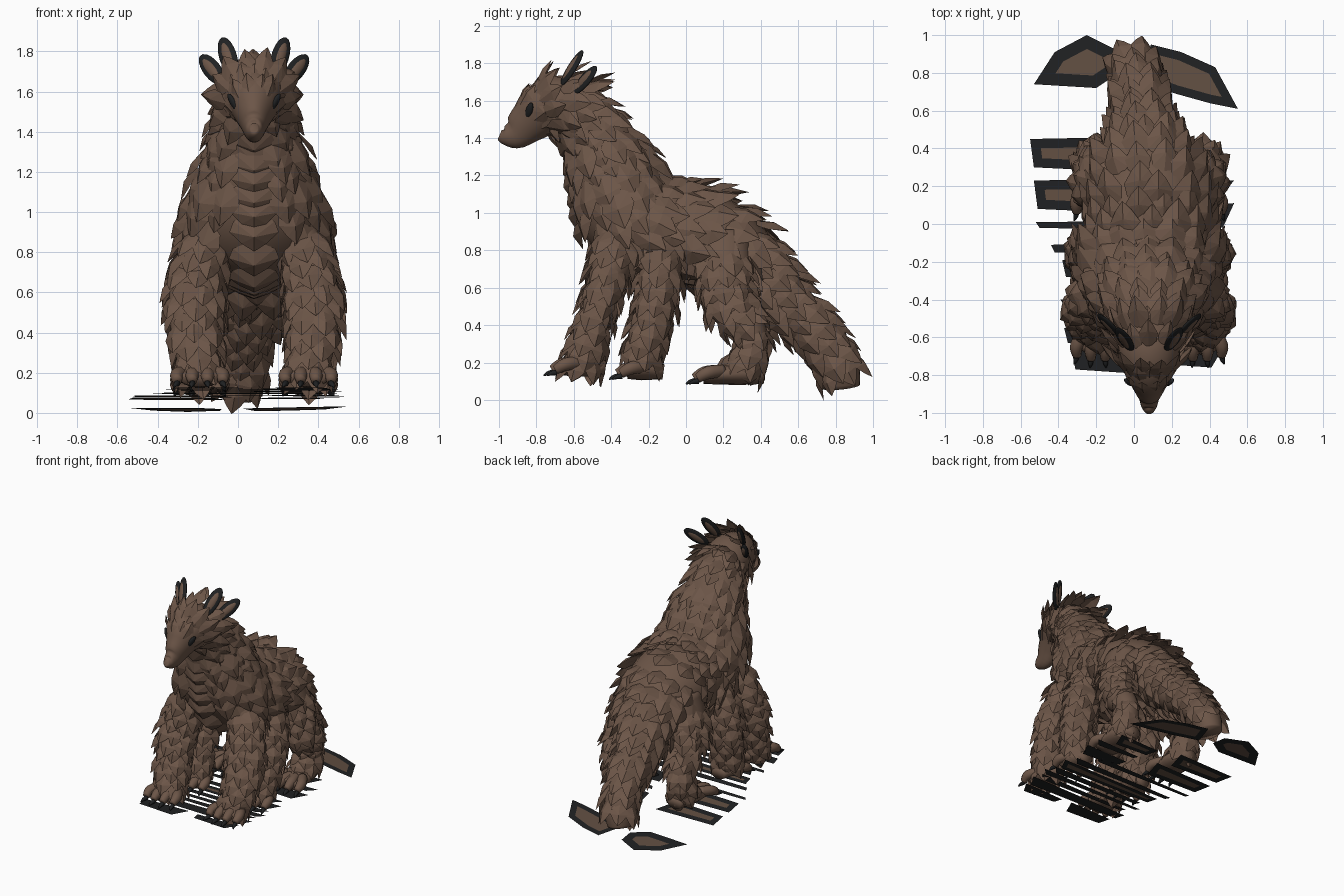
import bpy, bmesh, math, random
from mathutils import Vector

random.seed(4)
if "Cube" in bpy.data.objects:
    bpy.data.objects.remove(bpy.data.objects["Cube"])
CX = 0.08  # middle line of the animal


def material(name, rgb):
    m = bpy.data.materials.new(name)
    m.use_nodes = True
    m.diffuse_color = (*rgb, 1)
    m.node_tree.nodes["Principled BSDF"].inputs["Base Color"].default_value = (*rgb, 1)
    return m


BROWN = material("brown hide", (0.15, 0.092, 0.064))
DARK = material("charcoal", (0.014, 0.015, 0.016))
PATCH = material("dull brown patch", (0.12, 0.077, 0.053))


def finish(name, bm, mats, smooth=True):
    me = bpy.data.meshes.new(name)
    bm.to_mesh(me)
    bm.free()
    for m in mats:
        me.materials.append(m)
    ob = bpy.data.objects.new(name, me)
    bpy.context.collection.objects.link(ob)
    for p in me.polygons:
        p.use_smooth = smooth
    return ob


# ---- tubes through rings given as (x, y, z, half width, half height)
def sample(pts, t):
    i = max(0, min(int(t), len(pts) - 2))
    f = t - i
    a, b, c, d = (pts[max(0, min(k, len(pts) - 1))] for k in range(i - 1, i + 3))
    return [0.5 * (2 * q + (r - p) * f + (2 * p - 5 * q + 4 * r - s) * f ** 2
                   + (3 * q - p - 3 * r + s) * f ** 3) for p, q, r, s in zip(a, b, c, d)]


def frame(pts, t):
    v = sample(pts, t)
    end = len(pts) - 1
    tan = (Vector(sample(pts, min(t + 0.1, end))[:3])
           - Vector(sample(pts, max(t - 0.1, 0))[:3])).normalized()
    side = Vector((1, 0, 0))
    side = (side - tan * side.dot(tan)).normalized()
    return Vector(v[:3]), tan, side, side.cross(tan), max(v[3], 0.003), max(v[4], 0.003)


def surface(pts, t, a):
    c, tan, side, up, rw, rh = frame(pts, t)
    p = c + side * rw * math.cos(a) + up * rh * math.sin(a)
    n = (side * math.cos(a) / rw + up * math.sin(a) / rh).normalized()
    return p, n, tan


def add_tube(bm, pts, sides=16, steps=4):
    rings = []
    total = (len(pts) - 1) * steps
    for i in range(total + 1):
        rings.append([bm.verts.new(surface(pts, i / steps, math.tau * k / sides)[0])
                      for k in range(sides)])
    for r, s in zip(rings, rings[1:]):
        for k in range(sides):
            j = (k + 1) % sides
            bm.faces.new((r[k], r[j], s[j], s[k]))
    bm.faces.new(rings[0][::-1])
    bm.faces.new(rings[-1])


def tube(name, pts, mat=BROWN, **kw):
    bm = bmesh.new()
    add_tube(bm, pts, **kw)
    return finish(name, bm, [mat])


# ---- pointed, ridged scale lying along the hide
def add_scale(bm, p, n, d, length, width, lift):
    d = (d - n * d.dot(n)).normalized()
    s = d.cross(n)
    out = (d + n * lift).normalized()
    p = p - n * 0.012 - d * length * 0.25

    def vert(along, across, high):
        return bm.verts.new(p + out * length * along + s * width * across + n * high)
    base, tip = vert(0, 0, 0), vert(1, 0, 0)
    ridge = vert(0.55, 0, width * 0.17)
    rims = []
    for sign in (-1, 1):
        rims.append((vert(0.25, 0.42 * sign, -0.008), vert(0.52, 0.5 * sign, -0.008),
                     vert(0.8, 0.26 * sign, -0.004)))
    left, right = ([base, *r, tip] for r in rims)
    for a, b in zip(left, left[1:]):
        bm.faces.new((ridge, a, b))
    for a, b in zip(right, right[1:]):
        bm.faces.new((ridge, b, a))


def scales(name, pts, t0, t1, length, width, lift, skip=None):
    bm = bmesh.new()
    t, row = t0, 0
    while t < t1:
        c, tan, side, up, rw, rh = frame(pts, t)
        count = max(6, round(math.pi * (rw + rh) / (width * 0.76)))
        for k in range(count):
            a = math.tau * (k + 0.5 * (row % 2)) / count + random.uniform(-0.08, 0.08) - math.pi / 2
            p, n, d = surface(pts, t + random.uniform(-0.08, 0.08), a)
            if skip and skip(a, t):
                continue
            size = random.uniform(0.85, 1.2)
            add_scale(bm, p, n, d, length * size, width * size, lift * random.uniform(0.7, 1.3))
        nxt = (Vector(sample(pts, min(t + 0.1, len(pts) - 1))[:3]) - c).length / 0.1
        t += length * 0.48 / max(nxt, 0.08)
        row += 1
    return finish(name, bm, [BROWN], smooth=False)


# ---- neck, trunk and tail in one sweep
BODY = [(CX, -0.66, 1.57, 0.14, 0.14), (CX, -0.50, 1.42, 0.20, 0.18),
        (CX, -0.39, 1.20, 0.28, 0.24), (CX, -0.28, 0.98, 0.345, 0.28),
        (CX, -0.08, 0.89, 0.33, 0.26), (CX, 0.14, 0.84, 0.30, 0.25),
        (CX - 0.01, 0.32, 0.71, 0.23, 0.21), (CX - 0.03, 0.50, 0.54, 0.16, 0.155),
        (CX - 0.05, 0.69, 0.36, 0.125, 0.12), (CX - 0.08, 0.81, 0.19, 0.115, 0.11),
        (CX - 0.10, 0.83, 0.07, 0.09, 0.10)]
tube("body", BODY, sides=24)


def on_chest(a, t):
    return math.sin(a) < -0.9 and t < 4.5


scales("neck_scales", BODY, 0.15, 2.0, 0.18, 0.12, 0.48, on_chest)
scales("trunk_scales", BODY, 2.0, 6.0, 0.22, 0.155, 0.36, on_chest)
scales("tail_scales", BODY, 6.0, 9.4, 0.19, 0.13, 0.26)

# broad plates down the chest
bm = bmesh.new()
for i in range(11):
    p, n, d = surface(BODY, 0.55 + i * 0.34, -math.pi / 2)
    add_scale(bm, p, n, d, 0.2, 0.21 + 0.006 * i, 0.25)
finish("chest_plates", bm, [BROWN], smooth=False)

# ---- head with smooth, tapering muzzle
HEAD = [(CX, -0.995, 1.42, 0.02, 0.025), (CX, -0.97, 1.412, 0.04, 0.05),
        (CX, -0.91, 1.425, 0.058, 0.085), (CX, -0.84, 1.485, 0.095, 0.115),
        (CX, -0.76, 1.55, 0.14, 0.15), (CX, -0.66, 1.575, 0.165, 0.16),
        (CX, -0.55, 1.54, 0.16, 0.15)]
tube("head", HEAD, sides=20)
scales("cheek_scales", HEAD, 3.6, 4.4, 0.12, 0.08, 0.35,
       lambda a, t: abs(math.sin(a) - 0.3) < 0.35 and t < 4)
scales("crown_mane", HEAD, 4.3, 5.9, 0.175, 0.1, 0.7, lambda a, t: math.sin(a) < -0.75)


def blob(name, mat, pos, size, rot):
    bm = bmesh.new()
    bmesh.ops.create_uvsphere(bm, u_segments=16, v_segments=10, radius=1)
    ob = finish(name, bm, [mat])
    ob.location, ob.scale, ob.rotation_euler = pos, size, rot
    return ob


# ---- legs: (hip to ankle path with x as offset from the middle, toe tip y, heel y, ground z)
LEGS = {
    "front": ([(0.20, -0.34, 0.93, 0.10, 0.12), (0.26, -0.38, 0.76, 0.125, 0.12),
               (0.295, -0.445, 0.56, 0.13, 0.085), (0.295, -0.50, 0.38, 0.115, 0.085),
               (0.28, -0.54, 0.25, 0.1, 0.09), (0.27, -0.56, 0.17, 0.1, 0.10)],
              -0.77, -0.43, 0.125),
    "middle": ([(0.20, -0.12, 0.93, 0.10, 0.12), (0.26, -0.13, 0.76, 0.12, 0.12),
                (0.295, -0.155, 0.56, 0.125, 0.1), (0.29, -0.195, 0.38, 0.11, 0.095),
                (0.28, -0.225, 0.25, 0.1, 0.09), (0.27, -0.24, 0.16, 0.1, 0.10)],
               -0.42, -0.12, 0.105),
    "hind": ([(0.19, 0.19, 0.88, 0.11, 0.15), (0.25, 0.21, 0.66, 0.13, 0.15),
              (0.27, 0.25, 0.49, 0.11, 0.12), (0.28, 0.35, 0.36, 0.09, 0.085),
              (0.28, 0.335, 0.22, 0.095, 0.09), (0.27, 0.28, 0.14, 0.1, 0.1)],
             -0.01, 0.42, 0.08),
}
for side, word in ((1, "left"), (-1, "right")):
    for which, (path, toe_y, heel_y, ground) in LEGS.items():
        pts = [(CX + side * x, y, z, w, h) for x, y, z, w, h in path]
        tube(f"{which}_{word}_leg", pts)
        scales(f"{which}_{word}_leg_scales", pts, 0.7, len(pts) - 1.5, 0.155, 0.12, 0.3)
        # foot pad, four toes and claws
        ankle = path[-1]
        fx = CX + side * ankle[0]
        foot, claws = bmesh.new(), bmesh.new()
        add_tube(foot, [(fx, heel_y, ground + 0.045, 0.055, 0.04),
                        (fx, ankle[1], ground + 0.06, 0.11, 0.06),
                        (fx, toe_y + 0.1, ground + 0.045, 0.10, 0.04)])
        for k in range(4):
            s = k - 1.5
            tx, ty = fx + s * 0.075, toe_y + 0.05 + 0.018 * abs(s)
            add_tube(foot, [(fx + s * 0.045, ty + 0.13, ground + 0.075, 0.035, 0.035),
                            (tx, ty + 0.05, ground + 0.065, 0.036, 0.036),
                            (tx, ty - 0.005, ground + 0.035, 0.024, 0.026)], sides=10)
            add_tube(claws, [(tx, ty, ground + 0.022, 0.016, 0.016),
                             (tx + s * 0.005, ty - 0.03, ground + 0.016, 0.012, 0.011),
                             (tx + s * 0.01, ty - 0.05, ground + 0.004, 0.003, 0.003)], sides=8)
        finish(f"{which}_{word}_foot", foot, [BROWN])
        finish(f"{which}_{word}_claws", claws, [DARK])

    # narrow slanting eye, set flush in the side of the head
    p, n, d = surface(HEAD, 3.42, math.pi / 2 - side * 1.22)
    blob(f"{word}_eye", DARK, p - n * 0.002, (0.014, 0.02, 0.05), (-0.5, side * 0.3, side * -0.6))
    # paired paddle ears, dark rim with brown middle
    for tag, x, y, z, tilt, size in (("upper", 0.13, -0.61, 1.775, 0.45, 0.115),
                                     ("lower", 0.21, -0.54, 1.71, 0.8, 0.11)):
        rot = (-0.45, side * tilt, side * 0.25)
        pos = Vector((CX + side * x, y, z))
        blob(f"{word}_{tag}_ear", DARK, pos, (0.046, 0.016, size), rot)
        blob(f"{word}_{tag}_ear_middle", BROWN, pos, (0.03, 0.021, size * 0.8), rot)


# ---- thin dark sheets under the feet and tail, some with a brown middle
def sheet(name, outline, height, border):
    bm = bmesh.new()
    f = bm.faces.new([bm.verts.new((x, y, height(y))) for x, y in outline])
    bm.normal_update()
    if f.normal.z < 0:
        f.normal_flip()
    if border:
        bmesh.ops.inset_individual(bm, faces=[f], thickness=border, use_even_offset=True)
        f.material_index = 1
    finish(name, bm, [DARK, PATCH], smooth=False)


def floor(y):
    return 0.128 - 0.05 * (y + 0.8)


def tail_floor(y):
    return 0.033 - 0.07 * (y - 0.6)


# west end, east end, front, back, border width (0 for plain)
STRIPS = [(-0.33, 0.04, -0.79, -0.66, 0), (0.12, 0.47, -0.76, -0.66, 0),
          (-0.37, 0.50, -0.65, -0.54, 0), (-0.32, 0.48, -0.53, -0.465, 0),
          (-0.39, 0.52, -0.45, -0.39, 0), (-0.33, 0.48, -0.38, -0.31, 0),
          (-0.38, 0.50, -0.30, -0.18, 0.035), (-0.44, 0.46, -0.17, -0.10, 0),
          (-0.52, 0.36, -0.04, 0.02, 0), (-0.53, -0.02, 0.06, 0.24, 0.05),
          (-0.55, -0.06, 0.28, 0.46, 0.05), (0.16, 0.53, -0.02, 0.11, 0),
          (0.14, 0.53, 0.16, 0.23, 0), (0.10, 0.45, 0.26, 0.40, 0.04)]
for i, (x0, x1, y0, y1, border) in enumerate(STRIPS):
    sheet(f"ground_sheet_{i + 1}", [(x0 + 0.02, y0 + 0.02), (x1 - 0.06, y0), (x1, y1),
                                    (x0, y1 - 0.01)], floor, border)
sheet("tail_sheet_right", [(-0.53, 0.74), (-0.20, 0.72), (-0.08, 0.80), (-0.09, 0.92),
                           (-0.25, 1.0), (-0.42, 0.91)], tail_floor, 0.065)
sheet("tail_sheet_left", [(0.02, 0.76), (0.22, 0.69), (0.40, 0.64), (0.55, 0.61),
                          (0.43, 0.83), (0.25, 0.91), (0.09, 0.95)], tail_floor, 0.045)
